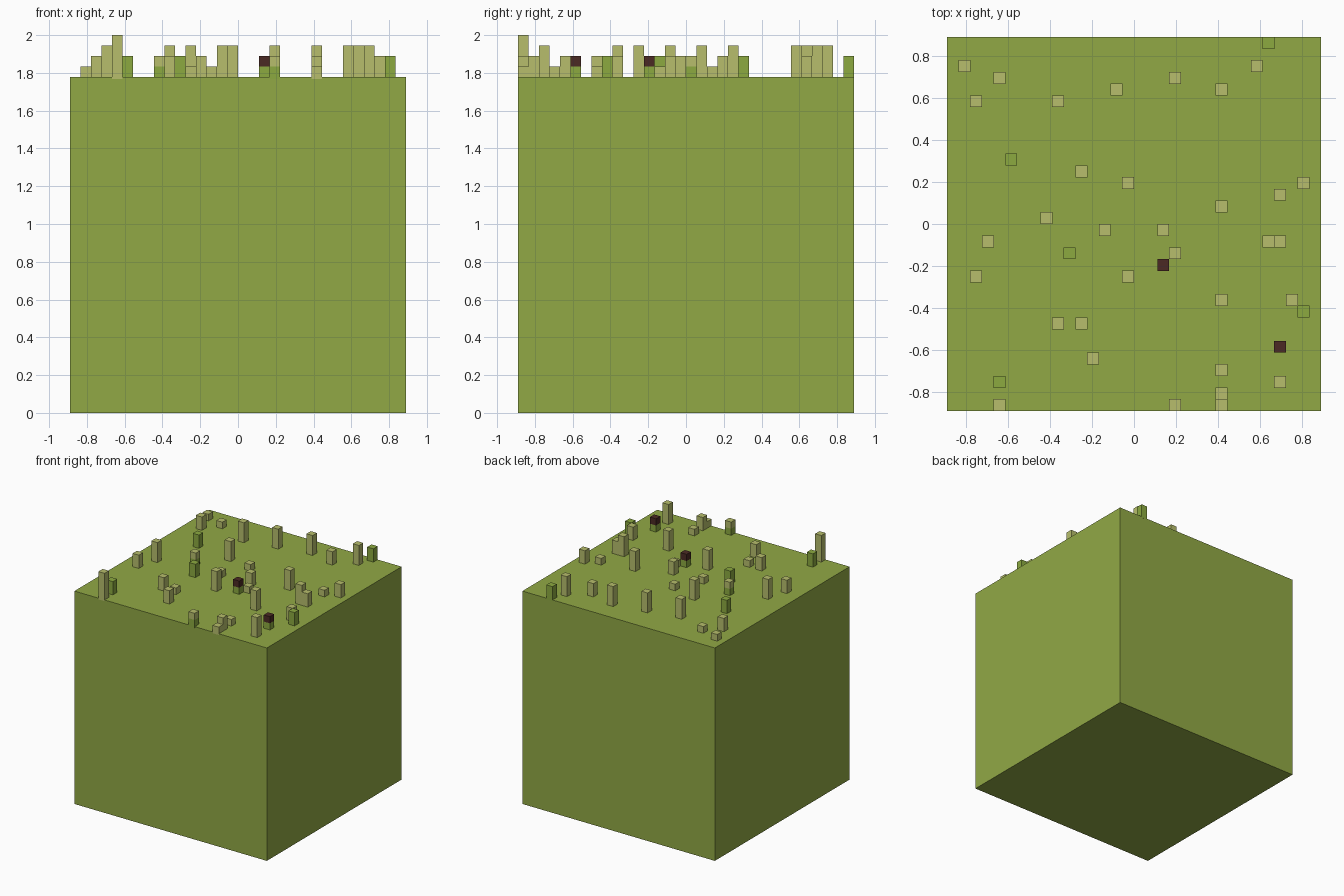
import bpy
import bmesh

if "Cube" in bpy.data.objects:
    bpy.data.objects.remove(bpy.data.objects["Cube"], do_unlink=True)

N = 32                # block width in cells
U = 2 / 36            # cell size
HALF = N * U / 2


def linear(c):
    c /= 255
    return c / 12.92 if c <= 0.04045 else ((c + 0.055) / 1.055) ** 2.4


def material(name, rgb):
    m = bpy.data.materials.new(name)
    col = [linear(c) for c in rgb] + [1]
    m.use_nodes = True
    m.diffuse_color = col
    bsdf = m.node_tree.nodes["Principled BSDF"]
    bsdf.inputs["Base Color"].default_value = col
    bsdf.inputs["Roughness"].default_value = 0.9
    return m


GRASS = material("grass green", (145, 169, 69))
STEM = material("stem green", (140, 170, 64))
STRAW = material("pale straw", (183, 190, 108))
BROWN = material("dark brown", (75, 42, 36))


def add_box(bm, lo, hi):
    verts = bmesh.ops.create_cube(bm, size=1)["verts"]
    for v in verts:
        for k in range(3):
            v.co[k] = hi[k] if v.co[k] > 0 else lo[k]


def build(name, boxes, mat):
    bm = bmesh.new()
    for lo, hi in boxes:
        add_box(bm, lo, hi)
    me = bpy.data.meshes.new(name)
    bm.to_mesh(me)
    bm.free()
    me.materials.append(mat)
    ob = bpy.data.objects.new(name, me)
    bpy.context.collection.objects.link(ob)


def cells(i, j, bottom, top):
    """Column on grid cell (i, j), between two levels above the ground."""
    x, y, e = i * U - HALF, j * U - HALF, 0.0006
    z0 = N * U + bottom * U - (0.01 if bottom == 0 else 0)
    return (x - e, y - e, z0), (x + U + e, y + U + e, (N + top) * U)


# Ground block
build("ground_block", [((-HALF, -HALF, 0), (HALF, HALF, N * U))], GRASS)

# Dry blades grouped by height
dry = {
    1: [(1, 29), (4, 28), (15, 19), (13, 15), (28, 18), (19, 13), (11, 7),
        (23, 3), (23, 0)],
    2: [(2, 26), (23, 27), (30, 19), (18, 15), (28, 14), (2, 11), (29, 9),
        (9, 7), (12, 4), (23, 1)],
    3: [(9, 26), (14, 27), (19, 28), (26, 29), (11, 20), (23, 17), (27, 14),
        (3, 14), (15, 11), (23, 9), (28, 2)],
    4: [(4, 0)],
}
# Two-cell plants: all green, green with a dry tip, green with a brown head
green = [(27, 31), (5, 21), (10, 13), (30, 8), (4, 2)]
dry_tip = [(8, 16), (19, 0)]
flower = [(18, 12), (28, 5)]

build("dry_blades", [cells(i, j, 0, h) for h, spots in dry.items() for i, j in spots], STRAW)
build("green_blades", [cells(i, j, 0, 2) for i, j in green], STEM)
build("green_stems", [cells(i, j, 0, 1) for i, j in dry_tip + flower], STEM)
build("dry_tips", [cells(i, j, 1, 2) for i, j in dry_tip], STRAW)
build("flower_heads", [cells(i, j, 1, 2) for i, j in flower], BROWN)
